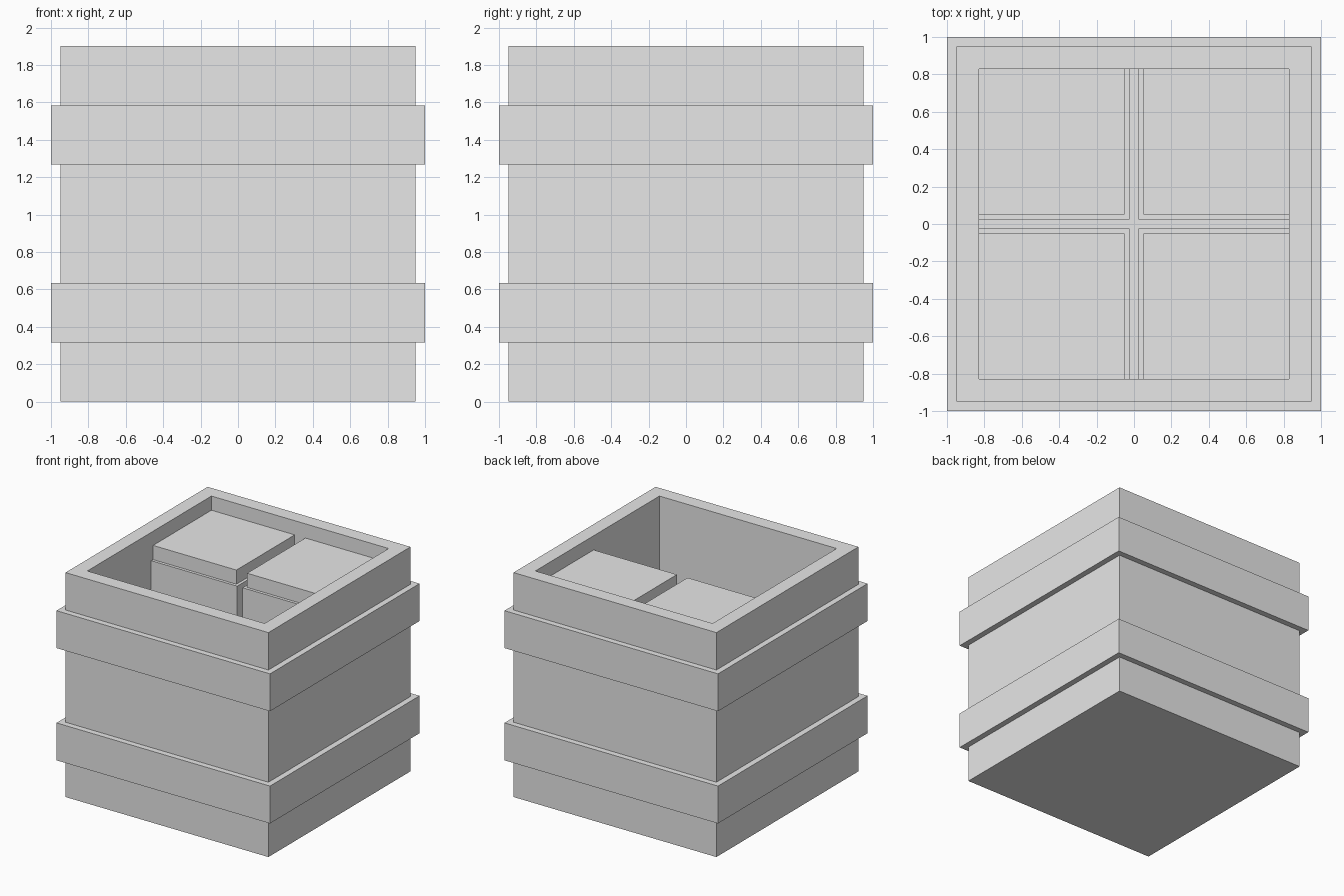
import bpy
import bmesh

default = bpy.data.objects.get("Cube")
if default:
    bpy.data.objects.remove(default, do_unlink=True)

grey = bpy.data.materials.new("light grey")
grey.use_nodes = True
grey.diffuse_color = (0.8, 0.8, 0.8, 1)
grey.node_tree.nodes["Principled BSDF"].inputs["Base Color"].default_value = (0.8, 0.8, 0.8, 1)

SIDE = 0.95          # half width of the crate
INNER = 0.83         # half width of the opening
WALL = SIDE - INNER
HEIGHT = 2 * SIDE
STEP = HEIGHT / 6    # spacing of the bands


def finish(name, bm):
    bmesh.ops.recalc_face_normals(bm, faces=bm.faces)
    mesh = bpy.data.meshes.new(name)
    bm.to_mesh(mesh)
    bm.free()
    mesh.materials.append(grey)
    obj = bpy.data.objects.new(name, mesh)
    bpy.context.collection.objects.link(obj)
    return obj


def box(name, low, high):
    bm = bmesh.new()
    bmesh.ops.create_cube(bm, size=1)
    for v in bm.verts:
        v.co = [b if c > 0 else a for c, a, b in zip(v.co, low, high)]
    return finish(name, bm)


def ring(bm, half, z):
    corners = ((-half, -half), (half, -half), (half, half), (-half, half))
    return [bm.verts.new((x, y, z)) for x, y in corners]


def bridge(bm, a, b):
    for i in range(4):
        j = (i + 1) % 4
        bm.faces.new((a[i], a[j], b[j], b[i]))


# Open crate: outer walls, rim, inner walls and floor
bm = bmesh.new()
rings = [ring(bm, h, z) for h, z in
         ((SIDE, 0), (SIDE, HEIGHT), (INNER, HEIGHT), (INNER, WALL))]
for a, b in zip(rings, rings[1:]):
    bridge(bm, a, b)
bm.faces.new(rings[0])
bm.faces.new(rings[-1])
finish("crate_body", bm)

# Square bands around the crate
for name, z in (("lower_band", STEP), ("upper_band", 4 * STEP)):
    bm = bmesh.new()
    rings = [ring(bm, h, z + dz) for h, dz in
             ((1, 0), (1, STEP), (SIDE, STEP), (SIDE, 0))]
    for a, b in zip(rings, rings[1:] + rings[:1]):
        bridge(bm, a, b)
    finish(name, bm)

# Lidded boxes: a full lower layer and two stacked at the back
BOX, LID, GAP, INSET = 0.83, 0.12, 0.025, 0.05


def span(sign, near, far):
    return sorted((sign * near, sign * far))


def lidded_box(name, sx, sy, z):
    seam, top = z + BOX - LID, z + BOX
    for part, near, far, z0, z1 in (("base", GAP, GAP + BOX, z, seam),
                                    ("lid", INSET, INNER, seam, top)):
        (x0, x1), (y0, y1) = span(sx, near, far), span(sy, near, far)
        box(f"{name}_{part}", (x0, y0, z0), (x1, y1, z1))


for side, sx in (("left", 1), ("right", -1)):
    lidded_box(f"front_{side}_box", sx, -1, WALL)
    lidded_box(f"back_{side}_lower_box", sx, 1, WALL)
    lidded_box(f"back_{side}_upper_box", sx, 1, WALL + BOX)
